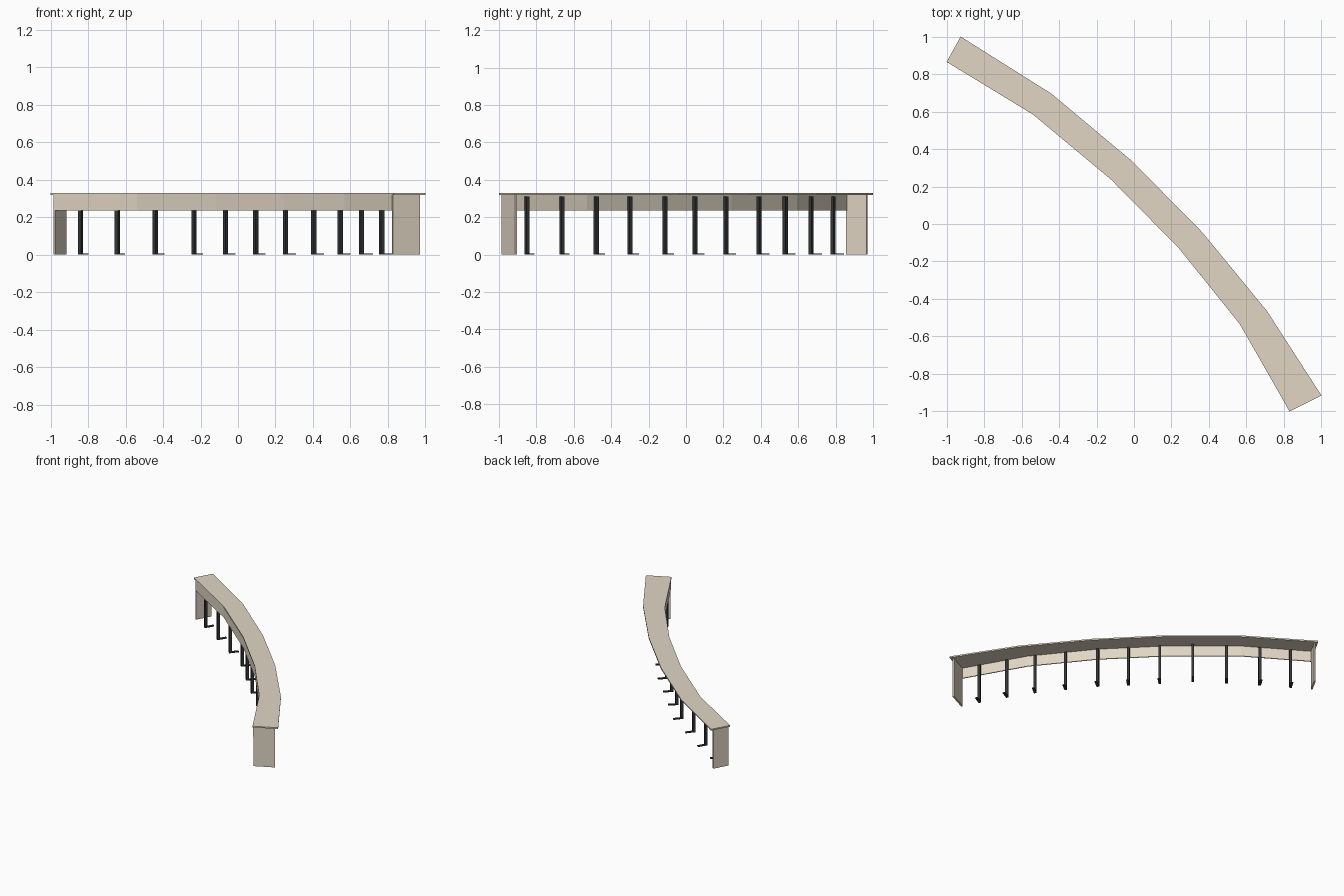
import bpy, bmesh
from mathutils import Vector, Matrix

if "Cube" in bpy.data.objects:
    bpy.data.objects.remove(bpy.data.objects["Cube"])

# Plan corners of the curved counter, left to right
INNER = [Vector(p) for p in [(-1, .865), (-.54, .585), (-.12, .235), (.24, -.13), (.565, -.535), (.83, -1)]]
OUTER = [Vector(p) for p in [(-.925, 1), (-.44, .695), (-.01, .335), (.365, -.045), (.71, -.465), (1, -.915)]]
# Leg positions and the segment each one belongs to
LEGS = [(-.84, .786, 0), (-.644, .668, 0), (-.441, .53, 1), (-.235, .39, 1), (-.067, .214, 2), (.094, .048, 2),
        (.254, -.112, 3), (.404, -.30, 3), (.545, -.48, 3), (.66, -.663, 4), (.767, -.85, 4)]


def material(name, color):
    m = bpy.data.materials.new(name)
    m.diffuse_color = (*color, 1)
    m.use_nodes = True
    m.node_tree.nodes["Principled BSDF"].inputs["Base Color"].default_value = m.diffuse_color
    return m


WOOD = material("pale_wood", (.75, .67, .55))
DARK = material("dark_metal", (.035, .037, .04))


def finish(bm, name, mat):
    bmesh.ops.recalc_face_normals(bm, faces=bm.faces)
    me = bpy.data.meshes.new(name)
    bm.to_mesh(me)
    bm.free()
    me.materials.append(mat)
    ob = bpy.data.objects.new(name, me)
    bpy.context.collection.objects.link(ob)


def strip(name, a, b, z0, z1, mat):
    """Solid band between two plan polylines."""
    bm = bmesh.new()
    rings = [[bm.verts.new((p.x, p.y, z)) for p, z in ((i, z0), (o, z0), (o, z1), (i, z1))]
             for i, o in zip(a, b)]
    for r, s in zip(rings, rings[1:]):
        for k in range(4):
            n = (k + 1) % 4
            bm.faces.new((r[k], r[n], s[n], s[k]))
    bm.faces.new(rings[0])
    bm.faces.new(rings[-1])
    finish(bm, name, mat)


def inset_line(d, end=.02):
    """Plan polyline a distance d in from the inner edge, trimmed at both ends."""
    pts = [i + (o - i).normalized() * d for i, o in zip(INNER, OUTER)]
    pts[0] += (pts[1] - pts[0]).normalized() * end
    pts[-1] += (pts[-2] - pts[-1]).normalized() * end
    return pts


# Counter top and hanging front panel
strip("counter_top", INNER, OUTER, .319, .33, WOOD)
strip("front_panel", inset_line(.003), inset_line(.011), .235, .319, WOOD)

# Full-height end panels
for name, e, n in (("left_end_panel", 0, 1), ("right_end_panel", -1, -2)):
    along = (INNER[n] - INNER[e]).normalized()
    across = (OUTER[e] - INNER[e]).normalized()
    near, far = INNER[e] + across * .005, OUTER[e] - across * .025
    strip(name, [near + along * .014, far + along * .014],
          [near + along * .026, far + along * .026], 0, .319, WOOD)

# Legs with a short flat foot pointing to the outer side
for k, (x, y, s) in enumerate(LEGS):
    d = (INNER[s + 1] - INNER[s]).normalized()
    rot = Matrix(((d.x, -d.y, 0), (d.y, d.x, 0), (0, 0, 1))).to_4x4()
    base = Matrix.Translation((x, y, 0)) @ rot
    for part, cy, cz, sy, sz in (("leg", 0, .156, .02, .312), ("foot", .036, .0035, .056, .007)):
        bm = bmesh.new()
        bmesh.ops.create_cube(bm, size=1, matrix=base @ Matrix.Translation((0, cy, cz))
                              @ Matrix.Diagonal((.02, sy, sz, 1)))
        finish(bm, f"{part}_{k + 1}", DARK)
